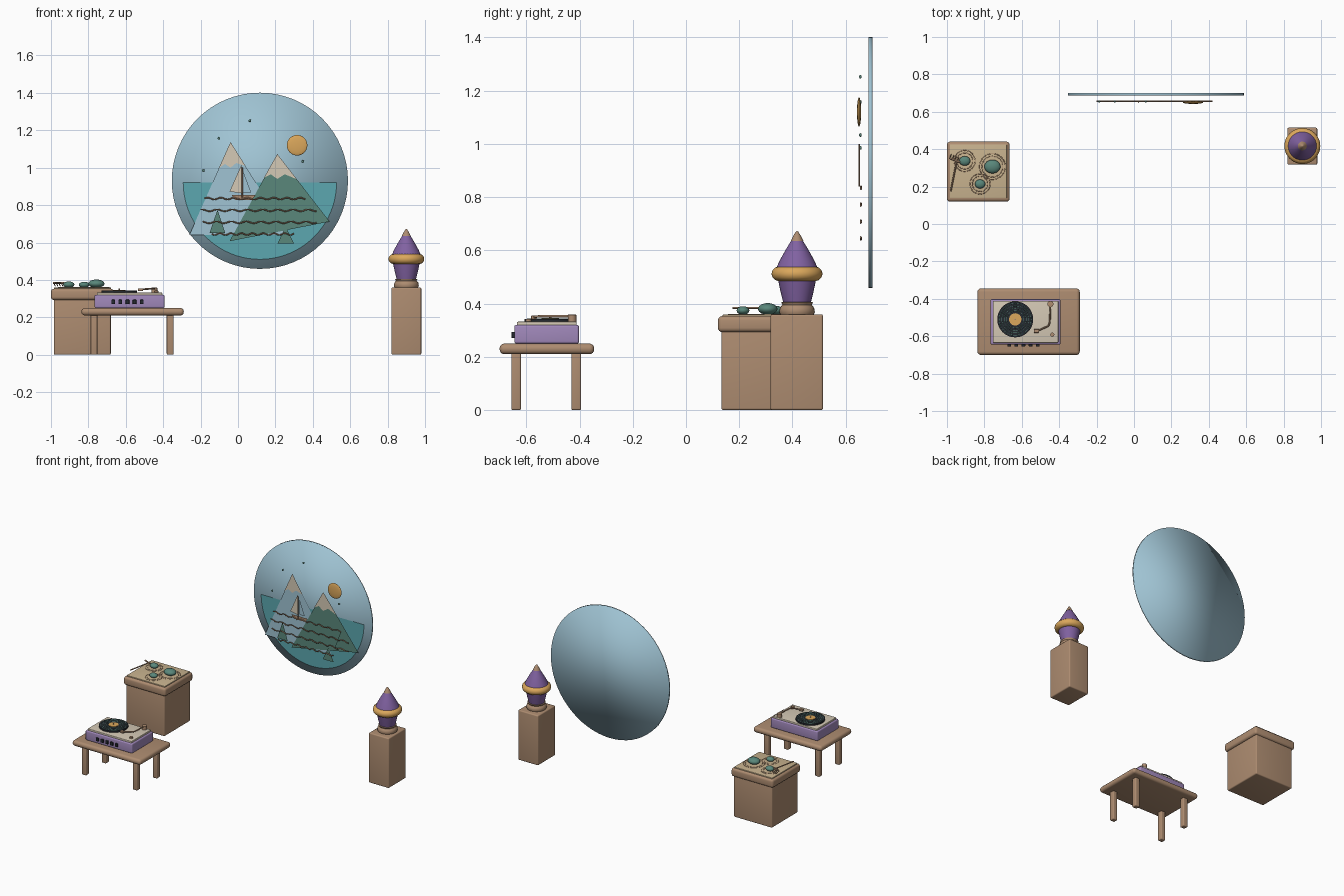
import bpy, bmesh
from math import sin, cos, pi, radians
from mathutils import Vector, Matrix

cube = bpy.data.objects.get("Cube")
if cube:
    bpy.data.objects.remove(cube)


def material(name, *rgb):
    m = bpy.data.materials.new(name)
    col = [(c / 255) ** 2.2 for c in rgb] + [1]
    m.use_nodes = True
    m.diffuse_color = col
    m.node_tree.nodes["Principled BSDF"].inputs["Base Color"].default_value = col
    return m


WOOD = material("wood brown", 172, 139, 112)
SKY = material("sky blue", 158, 194, 210)
WATER = material("water teal", 92, 166, 174)
GREEN = material("pine green", 90, 134, 122)
CREAM = material("cream", 212, 200, 180)
SAND = material("sand", 200, 178, 142)
GOLD = material("gold", 218, 166, 92)
PURPLE = material("purple", 128, 98, 160)
LILAC = material("lilac", 160, 136, 186)
BLACK = material("charcoal", 42, 46, 52)


def finish(name, bm, mat, angle=40):
    me = bpy.data.meshes.new(name)
    bm.to_mesh(me)
    bm.free()
    me.materials.append(mat)
    me.shade_smooth()
    if angle:
        me.set_sharp_from_angle(angle=radians(angle))
    ob = bpy.data.objects.new(name, me)
    bpy.context.collection.objects.link(ob)
    return ob


def box(name, x, y, z, mat, bevel=0.008):
    """Rounded box from (min, max) ranges."""
    bm = bmesh.new()
    bmesh.ops.create_cube(bm, size=1)
    for v in bm.verts:
        v.co = [r[0] if c < 0 else r[1] for c, r in zip(v.co, (x, y, z))]
    if bevel:
        bmesh.ops.bevel(bm, geom=bm.edges[:], offset=bevel, segments=4,
                        profile=0.5, affect='EDGES')
    return finish(name, bm, mat)


def lathe(name, at, profile, mat, sides=32):
    """Spin (radius, height) points around a vertical axis."""
    bm = bmesh.new()
    vs = [bm.verts.new((r, 0, z)) for r, z in profile]
    es = [bm.edges.new(p) for p in zip(vs, vs[1:])]
    bmesh.ops.spin(bm, geom=vs + es, cent=(0, 0, 0), axis=(0, 0, 1),
                   angle=2 * pi, steps=sides)
    bmesh.ops.remove_doubles(bm, verts=bm.verts, dist=1e-5)
    bmesh.ops.recalc_face_normals(bm, faces=bm.faces)
    bmesh.ops.translate(bm, verts=bm.verts, vec=at)
    return finish(name, bm, mat)


def ring(name, at, radius, thick, mat, flat=1.0, sides=48):
    loop = [(radius + thick * cos(a * pi / 6), thick * flat * sin(a * pi / 6))
            for a in range(13)]
    return lathe(name, at, loop, mat, sides)


def ball(name, at, size, mat):
    bm = bmesh.new()
    bmesh.ops.create_uvsphere(bm, u_segments=24, v_segments=12, radius=1)
    bmesh.ops.transform(bm, verts=bm.verts,
                        matrix=Matrix.Translation(at) @ Matrix.Diagonal((*size, 1)))
    return finish(name, bm, mat)


def plate(name, y, points, mat):
    """Flat cut-out facing the front."""
    bm = bmesh.new()
    face = bm.faces.new([bm.verts.new((x, y, z)) for x, z in points])
    face.normal_update()
    if face.normal.y > 0:
        face.normal_flip()
    return finish(name, bm, mat)


def tube(name, points, radius, mat):
    cu = bpy.data.curves.new(name, 'CURVE')
    cu.dimensions = '3D'
    cu.bevel_depth = radius
    cu.bevel_resolution = 2
    cu.use_fill_caps = True
    sp = cu.splines.new('POLY')
    sp.points.add(len(points) - 1)
    for p, co in zip(sp.points, points):
        p.co = (*co, 1)
    cu.materials.append(mat)
    ob = bpy.data.objects.new(name, cu)
    bpy.context.collection.objects.link(ob)
    return ob


# Wall disc with soft shading across its rim
bm = bmesh.new()
bmesh.ops.create_cone(bm, cap_ends=True, segments=64, radius1=0.471, radius2=0.471, depth=0.014)
bmesh.ops.transform(bm, verts=bm.verts, matrix=Matrix.Translation((0.117, 0.693, 0.93))
                    @ Matrix.Rotation(pi / 2, 4, 'X'))
finish("wall_disc", bm, SKY, angle=0)

# Lake, mountains and snow caps
plate("lake", 0.682, [(0.117 + 0.41 * cos(a * pi / 40), 0.92 - 0.41 * sin(a * pi / 40))
                      for a in range(41)], WATER)
plate("far_mountain", 0.677, [(-0.04, 1.137), (-0.26, 0.64), (0.27, 0.64)], SKY)
plate("near_mountain", 0.672, [(0.21, 1.073), (-0.045, 0.607), (0.49, 0.712)], GREEN)
plate("far_snow", 0.675, [(-0.04, 1.137), (-0.103, 0.997), (-0.07, 1.02), (-0.04, 1.0),
                          (-0.01, 1.025), (0.04, 1.01)], CREAM)
plate("near_snow", 0.670, [(0.21, 1.073), (0.138, 0.945), (0.175, 0.965), (0.21, 0.94),
                           (0.25, 0.965), (0.315, 0.938)], CREAM)

# Pine trees
for i, (x, z, w, h) in enumerate([(-0.11, 0.65, 0.042, 0.125),
                                  (0.355, 0.705, 0.047, 0.125),
                                  (0.255, 0.595, 0.044, 0.09)]):
    plate(f"pine_{i + 1}", 0.664, [(x, z + h), (x - w, z), (x + w, z)], GREEN)

# Sailing boat
plate("main_sail", 0.66, [(0.018, 1.015), (-0.045, 0.873), (0.018, 0.863)], CREAM)
plate("fore_sail", 0.66, [(0.028, 0.98), (0.028, 0.868), (0.07, 0.868)], SKY)
plate("hull", 0.659, [(-0.035, 0.855), (0.095, 0.855), (0.075, 0.828), (-0.015, 0.828)], WOOD)
tube("mast", [(0.023, 0.65, 0.84), (0.023, 0.65, 1.0)], 0.003, WOOD)

# Wave lines
for i, (z, x0, x1) in enumerate([(0.835, -0.18, 0.36), (0.772, -0.2, 0.42),
                                 (0.708, -0.19, 0.42), (0.645, -0.14, 0.3)]):
    tube(f"wave_{i + 1}", [(x0 + (x1 - x0) * t / 60, 0.657, z + 0.005 * sin(t * 0.8 + i))
                           for t in range(61)], 0.0035, WOOD)

# Sun and stars
ball("sun", (0.316, 0.65, 1.12), (0.055, 0.008, 0.055), GOLD)
for i, (x, z) in enumerate([(0.063, 1.252), (-0.102, 1.157), (0.346, 1.033), (-0.186, 0.985)]):
    ball(f"star_{i + 1}", (x, 0.655, z), (0.007, 0.005, 0.007), GREEN)

# Cabinet with a sand tray
box("cabinet_body", (-0.985, -0.68), (0.133, 0.428), (0, 0.3), WOOD)
box("cabinet_top", (-1.0, -0.665), (0.12, 0.44), (0.293, 0.353), WOOD, 0.016)
box("sand_tray", (-0.985, -0.68), (0.138, 0.425), (0.345, 0.36), SAND, 0.003)
stones = [((-0.905, 0.337), 0.03, 0.017), ((-0.757, 0.307), 0.043, 0.022),
          ((-0.823, 0.214), 0.028, 0.016)]
for i, ((x, y), r, h) in enumerate(stones):
    ball(f"stone_{i + 1}", (x, y, 0.358 + h), (r, r * 0.85, h), GREEN)
    for k in (1, 2):
        ring(f"raked_ring_{i + 1}_{k}", (x, y, 0.36), r + 0.013 * k, 0.002, WOOD, 0.8)

# Rake resting on the tray
tube("rake_handle", [(-0.98, 0.175, 0.384), (-0.948, 0.335, 0.384)], 0.004, WOOD)
tube("rake_head", [(-0.988, 0.353, 0.384), (-0.93, 0.33, 0.384)], 0.005, WOOD)
for i in range(5):
    x, y = -0.985 + 0.0135 * i, 0.352 - 0.0055 * i
    tube(f"rake_tine_{i + 1}", [(x, y, 0.384), (x + 0.008, y + 0.02, 0.366)], 0.0025, WOOD)

# Pedestal and lamp
box("pedestal", (0.82, 0.98), (0.317, 0.515), (0, 0.36), WOOD)
lamp = (0.9, 0.417, 0)
lathe("lamp_foot", lamp, [(0, 0.358), (0.062, 0.358), (0.067, 0.368), (0.064, 0.385),
                          (0.055, 0.395), (0.06, 0.405), (0, 0.408)], WOOD)
lathe("lamp_bowl", lamp, [(0, 0.405), (0.052, 0.405), (0.062, 0.445), (0.071, 0.488),
                          (0, 0.49)], PURPLE)
ring("lamp_band", (0.9, 0.417, 0.512), 0.067, 0.029, GOLD, 0.95)
lathe("lamp_shade", lamp, [(0, 0.53), (0.077, 0.535), (0.066, 0.56), (0.044, 0.6),
                           (0.021, 0.638), (0, 0.638)], PURPLE)
lathe("lamp_tip", lamp, [(0, 0.635), (0.024, 0.635), (0.014, 0.655), (0.004, 0.671),
                         (0, 0.673)], WOOD)

# Low table
box("table_top", (-0.837, -0.29), (-0.7, -0.345), (0.21, 0.25), WOOD, 0.018)
for side, x in (("right", -0.77), ("left", -0.363)):
    for end, y in (("front", -0.638), ("back", -0.412)):
        box(f"table_leg_{end}_{side}", (x - 0.018, x + 0.018), (y - 0.018, y + 0.018),
            (0, 0.215), WOOD, 0.006)

# Record player case and buttons
box("player_case", (-0.767, -0.393), (-0.645, -0.402), (0.25, 0.32), LILAC)
box("player_deck", (-0.755, -0.405), (-0.635, -0.411), (0.315, 0.332), CREAM, 0.004)
for i in range(5):
    x = -0.667 + 0.038 * i
    box(f"button_{i + 1}", (x - 0.01, x + 0.01), (-0.655, -0.64), (0.27, 0.294), BLACK, 0.003)

# Record with grooves, label and spindle
hub = (-0.635, -0.51, 0)
lathe("record", hub, [(0, 0.33), (0.096, 0.33), (0.096, 0.343), (0, 0.343)], BLACK, 48)
for i in range(4):
    ring(f"groove_{i + 1}", (-0.635, -0.51, 0.343), 0.046 + 0.013 * i, 0.0015, GREEN)
lathe("record_label", hub, [(0, 0.34), (0.033, 0.34), (0.033, 0.346), (0, 0.346)], GOLD)
lathe("spindle", hub, [(0.004, 0.34), (0.004, 0.353), (0, 0.354)], WOOD, 12)

# Tone arm
lathe("arm_pivot", (-0.447, -0.428, 0), [(0, 0.33), (0.016, 0.33), (0.016, 0.358), (0, 0.36)], WOOD)
tube("tone_arm", [(-0.447, -0.428, 0.353), (-0.45, -0.525, 0.353), (-0.458, -0.545, 0.353),
                  (-0.515, -0.572, 0.35)], 0.0045, WOOD)
box("arm_head", (-0.535, -0.508), (-0.582, -0.562), (0.341, 0.355), WOOD, 0.003)
lathe("speed_knob", (-0.437, -0.592, 0), [(0, 0.33), (0.011, 0.33), (0.011, 0.342), (0, 0.343)], WOOD)
